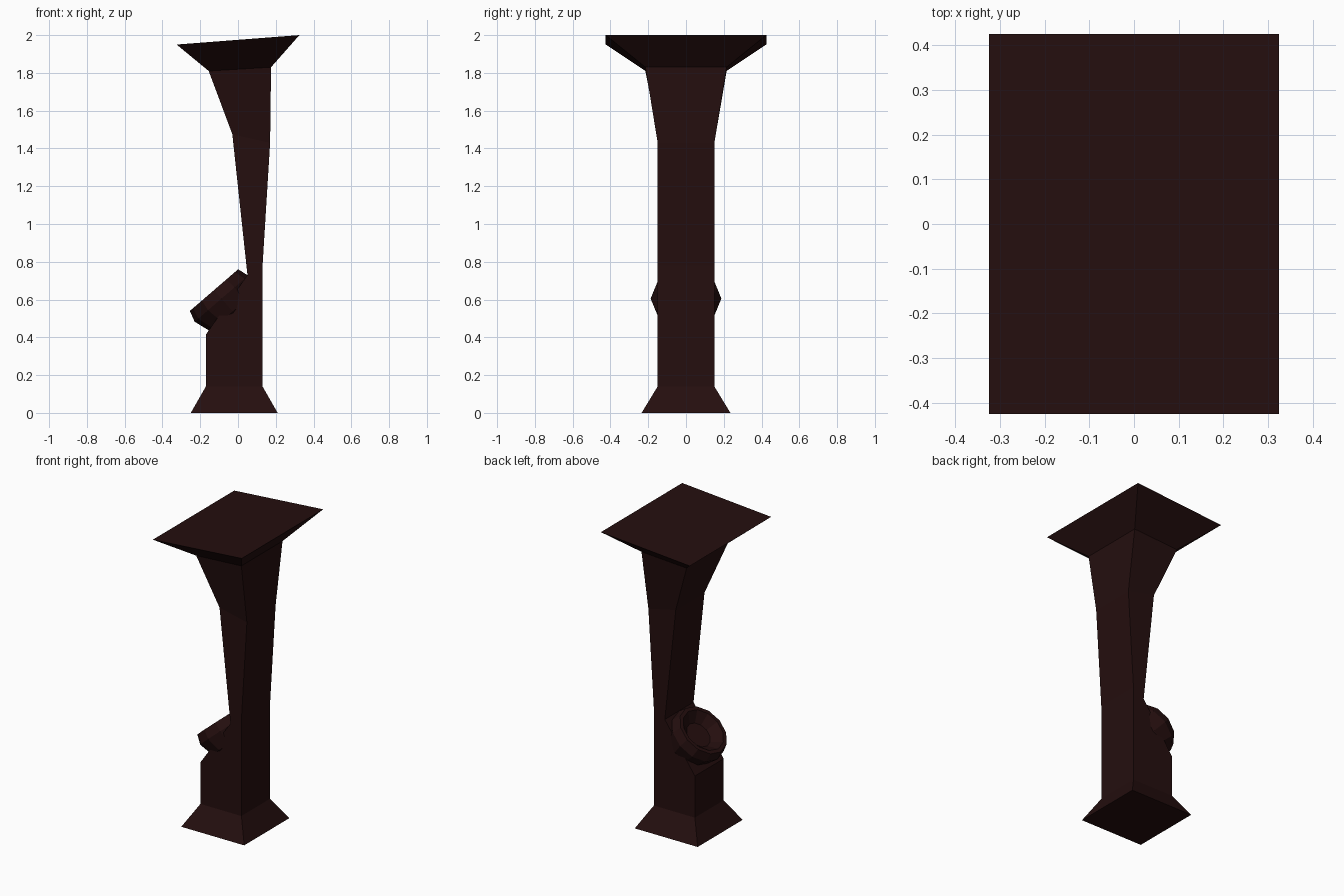
import bpy, bmesh, math
from mathutils import Vector

if "Cube" in bpy.data.objects:
    bpy.data.objects.remove(bpy.data.objects["Cube"])

brown = bpy.data.materials.new("very_dark_brown")
brown.diffuse_color = (0.018, 0.0045, 0.0045, 1)
brown.use_nodes = True
brown.node_tree.nodes["Principled BSDF"].inputs["Base Color"].default_value = brown.diffuse_color


def finish(name, bm):
    bmesh.ops.recalc_face_normals(bm, faces=bm.faces)
    me = bpy.data.meshes.new(name)
    bm.to_mesh(me)
    bm.free()
    me.materials.append(brown)
    ob = bpy.data.objects.new(name, me)
    bpy.context.collection.objects.link(ob)
    return ob


def loft(name, rings):
    """Skin closed loops of points and cap both ends."""
    bm = bmesh.new()
    loops = [[bm.verts.new(p) for p in ring] for ring in rings]
    for a, b in zip(loops, loops[1:]):
        n = len(a)
        for i in range(n):
            j = (i + 1) % n
            bm.faces.new((a[i], a[j], b[j], b[i]))
    bm.faces.new(loops[0][::-1])
    bm.faces.new(loops[-1])
    return finish(name, bm)


# pedestal: each section is left x, left z, right x, right z, half depth
sections = [
    (-0.25, 0.0, 0.21, 0.0, 0.235),
    (-0.17, 0.14, 0.13, 0.14, 0.15),
    (-0.17, 0.415, 0.13, 0.415, 0.15),
    (0.05, 0.73, 0.13, 0.78, 0.15),
    (-0.03, 1.475, 0.17, 1.43, 0.15),
    (-0.155, 1.81, 0.175, 1.83, 0.215),
    (-0.325, 1.95, 0.325, 2.0, 0.425),
]
loft("pedestal", [
    [(xl, -h, zl), (xr, -h, zr), (xr, h, zr), (xl, h, zl)]
    for xl, zl, xr, zr, h in sections])

# tilted bowl: rings of radius and depth below the rim plane
centre = Vector((-0.127, 0, 0.65))
inward = Vector((0.653, 0, -0.757))
across = Vector((0.757, 0, 0.653))
side = Vector((0, 1, 0))
SIDES = 12
profile = [(0.08, 0.225), (0.158, 0.15), (0.187, 0.06), (0.169, 0.0),
           (0.145, 0.0), (0.085, 0.055)]
loft("tilted_bowl", [
    [centre + inward * d
     + across * r * math.cos(2 * math.pi * i / SIDES)
     + side * r * math.sin(2 * math.pi * i / SIDES)
     for i in range(SIDES)]
    for r, d in profile])
